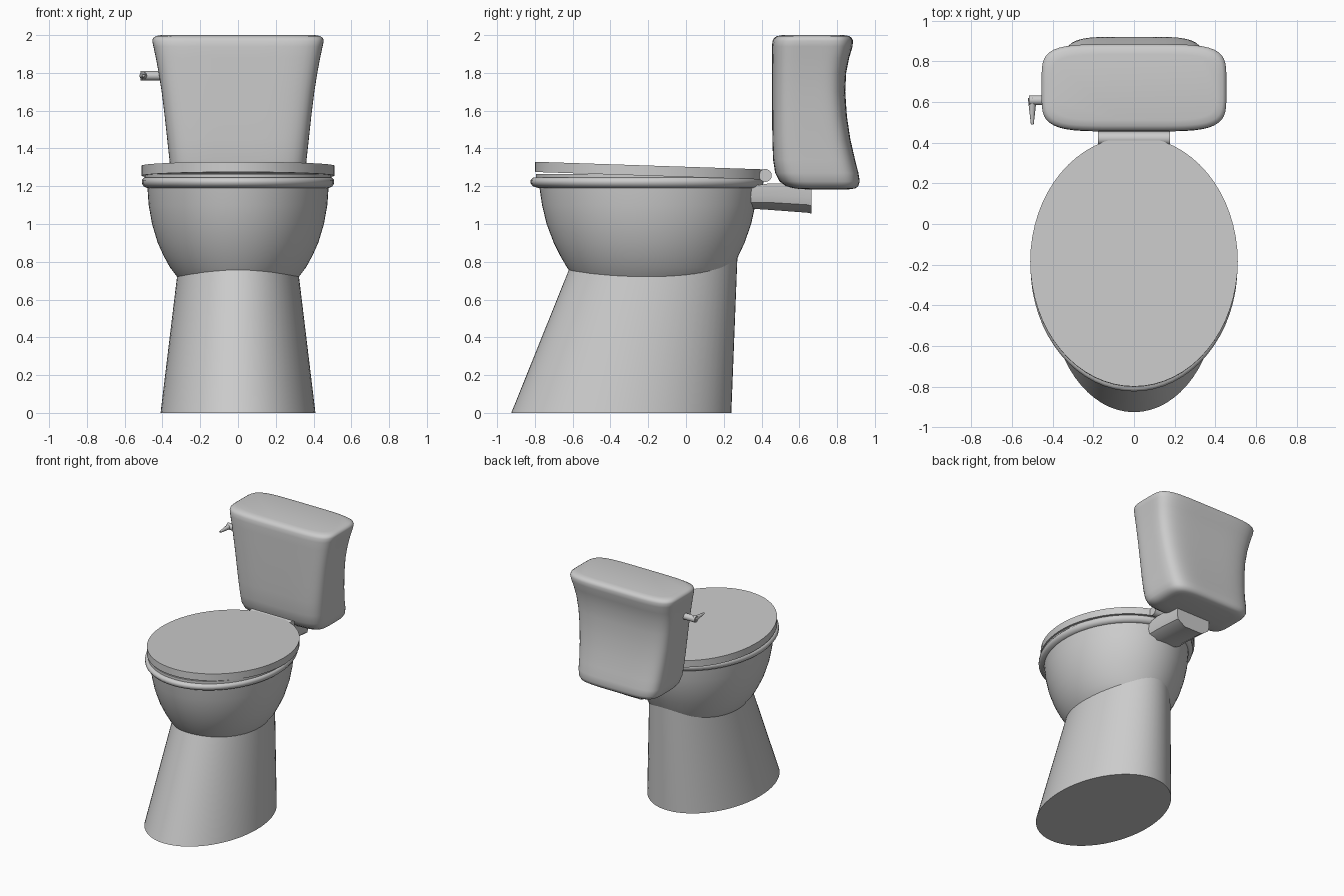
import bpy, bmesh, math
from mathutils import Matrix, Vector

if "Cube" in bpy.data.objects:
    bpy.data.objects.remove(bpy.data.objects["Cube"])


def finish(name, bm, angle=35):
    bmesh.ops.recalc_face_normals(bm, faces=bm.faces)
    me = bpy.data.meshes.new(name)
    bm.to_mesh(me)
    bm.free()
    ob = bpy.data.objects.new(name, me)
    bpy.context.collection.objects.link(ob)
    bpy.ops.object.select_all(action='DESELECT')
    bpy.context.view_layer.objects.active = ob
    ob.select_set(True)
    bpy.ops.object.shade_smooth_by_angle(angle=math.radians(angle))
    return ob


def loft(name, sections, n=64, power=2, ring=False, angle=35):
    """Stack (z, half width, front y, back y) superellipse sections."""
    bm = bmesh.new()
    loops = []
    for z, rx, y0, y1 in sections:
        cy, ry = (y0 + y1) / 2, (y1 - y0) / 2
        loop = []
        for i in range(n):
            a = 2 * math.pi * i / n
            c, s = math.cos(a), math.sin(a)
            k = (abs(c) ** power + abs(s) ** power) ** (-1 / power)
            loop.append(bm.verts.new((rx * c * k, cy + ry * s * k, z)))
        loops.append(loop)
    pairs = list(zip(loops, loops[1:]))
    if ring:
        pairs.append((loops[-1], loops[0]))
    else:
        bm.faces.new(loops[0])
        bm.faces.new(loops[-1])
    for a, b in pairs:
        for i in range(n):
            j = (i + 1) % n
            bm.faces.new((a[i], a[j], b[j], b[i]))
    return finish(name, bm, angle)


def rod(name, p0, p1, r0, r1, n=24):
    p0, p1 = Vector(p0), Vector(p1)
    d = p1 - p0
    bm = bmesh.new()
    bmesh.ops.create_cone(bm, cap_ends=True, segments=n, radius1=r0, radius2=r1, depth=d.length,
                          matrix=Matrix.Translation((p0 + p1) / 2) @ d.to_track_quat('Z', 'Y').to_matrix().to_4x4())
    return finish(name, bm)


# Slanted pedestal
loft("pedestal", [(0, .41, -.925, .24), (.82, .311, -.595, .272)])

# Bowl: outer wall up, then down the inner wall
loft("bowl", [(.6, .2, -.46, .06), (.68, .285, -.56, .17), (.72, .322, -.595, .22),
              (.77, .36, -.63, .25), (.83, .393, -.665, .277), (.9, .425, -.7, .31),
              (1, .455, -.738, .345), (1.1, .473, -.762, .367), (1.2, .48, -.777, .378),
              (1.2, .37, -.65, .24), (1.1, .35, -.62, .22), (.98, .28, -.53, .13),
              (.88, .16, -.38, 0)])

# Rim with a rounded outer lip
loft("rim", [(1.19, .37, -.65, .24), (1.19, .482, -.782, .385), (1.2, .5, -.81, .40), (1.215, .509, -.823, .41),
             (1.232, .509, -.823, .41), (1.245, .498, -.81, .40), (1.245, .37, -.65, .24)], ring=True, angle=50)

# Seat ring
loft("seat", [(1.243, .34, -.61, .2), (1.243, .495, -.795, .39), (1.265, .495, -.795, .39),
              (1.265, .34, -.61, .2)], ring=True)

# Lid, tilted slightly down toward the hinge
lid = loft("lid", [(-.027, .51, -.615, .615), (.027, .51, -.615, .615)])
lid.location = (0, -.185, 1.282)
lid.rotation_euler = (math.radians(-1.9), 0, 0)

# Hinge
rod("hinge", (-.178, .42, 1.257), (.178, .42, 1.257), .034, .034)

# Bracket joining bowl and tank: chamfered section swept backward
bm = bmesh.new()
half = [(.08, 0), (.14, .28), (.15, .55), (.15, 1)]
outline = half + [(-x, t) for x, t in reversed(half)]
rows = [[bm.verts.new((x, y, lo + (hi - lo) * t)) for x, t in outline]
        for y, lo, hi in [(.28, 1.085, 1.19), (.44, 1.075, 1.215), (.64, 1.06, 1.21), (.665, 1.055, 1.2)]]
bm.faces.new(rows[0])
bm.faces.new(rows[-1])
for a, b in zip(rows, rows[1:]):
    for i in range(len(a)):
        j = (i + 1) % len(a)
        bm.faces.new((a[i], a[j], b[j], b[i]))
finish("bracket", bm)

# Tank: rounded-rectangle sections with a hollowed back
loft("tank", [(1.183, .25, .64, .86), (1.188, .30, .575, .895), (1.2, .33, .53, .912), (1.225, .347, .495, .92),
              (1.27, .357, .472, .913), (1.34, .363, .461, .895), (1.45, .375, .457, .87), (1.57, .388, .456, .852),
              (1.7, .404, .455, .843), (1.8, .42, .455, .848), (1.88, .435, .455, .864), (1.94, .448, .455, .882),
              (1.97, .454, .458, .884), (1.985, .45, .466, .878), (1.995, .435, .482, .864),
              (2, .405, .51, .835)], n=96, power=5, angle=60)

# Flush handle: stub and tapered lever
rod("handle_stub", (-.38, .608, 1.785), (-.515, .608, 1.785), .024, .024)
rod("handle_lever", (-.5, .62, 1.785), (-.5, .49, 1.785), .022, .007, 12)
